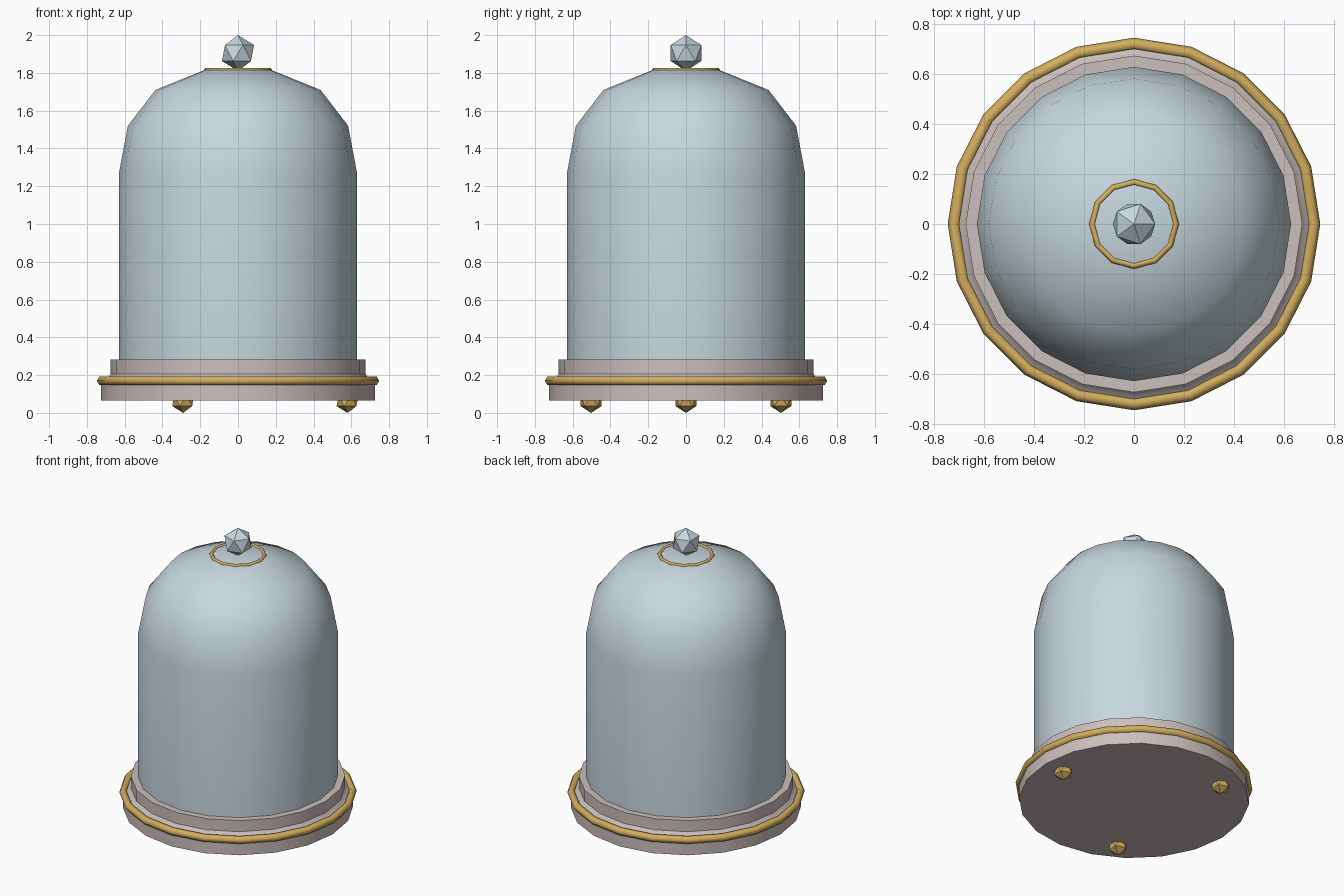
import bpy, bmesh, math

if "Cube" in bpy.data.objects:
    bpy.data.objects.remove(bpy.data.objects["Cube"])


def material(name, rgb):
    m = bpy.data.materials.new(name)
    m.diffuse_color = (*rgb, 1)
    m.use_nodes = True
    m.node_tree.nodes["Principled BSDF"].inputs["Base Color"].default_value = m.diffuse_color
    return m


GLASS = material("pale blue glass", (0.57, 0.68, 0.74))
STONE = material("warm grey base", (0.60, 0.52, 0.50))
GOLD = material("gold", (0.65, 0.42, 0.11))


def finish(ob, name, mat, angle=35):
    ob.name = name
    ob.data.materials.clear()
    ob.data.materials.append(mat)
    bpy.ops.object.select_all(action='DESELECT')
    ob.select_set(True)
    bpy.context.view_layer.objects.active = ob
    bpy.ops.object.shade_smooth_by_angle(angle=math.radians(angle))
    return ob


def lathe(name, profile, mat, sides=20):
    """Revolve (radius, height) points around z; flat caps close the ends."""
    bm = bmesh.new()
    rings = []
    for r, z in profile:
        rings.append([bm.verts.new((r * math.cos(math.tau * i / sides),
                                    r * math.sin(math.tau * i / sides), z))
                      for i in range(sides)])
    for a, b in zip(rings, rings[1:]):
        for i in range(sides):
            j = (i + 1) % sides
            bm.faces.new((a[i], a[j], b[j], b[i]))
    bm.faces.new(rings[0][::-1])
    bm.faces.new(rings[-1])
    me = bpy.data.meshes.new(name)
    bm.to_mesh(me)
    bm.free()
    ob = bpy.data.objects.new(name, me)
    bpy.context.collection.objects.link(ob)
    return finish(ob, name, mat)


def ring(name, major, minor, z, sides):
    bpy.ops.mesh.primitive_torus_add(major_radius=major, minor_radius=minor,
                                     major_segments=sides, minor_segments=6,
                                     location=(0, 0, z))
    return finish(bpy.context.object, name, GOLD, 65)


def ball(name, radius, loc, mat):
    bpy.ops.mesh.primitive_ico_sphere_add(subdivisions=1, radius=radius, location=loc)
    return finish(bpy.context.object, name, mat)


# stepped base
lathe("base", [(0.725, 0.065), (0.725, 0.165), (0.69, 0.185),
               (0.675, 0.205), (0.675, 0.282)], STONE)

# glass dome
lathe("glass_dome", [(0.63, 0.27), (0.63, 1.27), (0.583, 1.52),
                     (0.437, 1.71), (0.17, 1.818)], GLASS)

# gold trims
ring("base_trim", 0.722, 0.025, 0.17, 20)
ring("top_trim", 0.168, 0.012, 1.815, 12)

# knob on top
ball("knob", 0.095, (0, 0, 1.905), GLASS)

# three feet
for k in range(3):
    a = math.tau * k / 3
    ball(f"foot_{k + 1}", 0.065, (0.58 * math.cos(a), 0.58 * math.sin(a), 0.065), GOLD)
